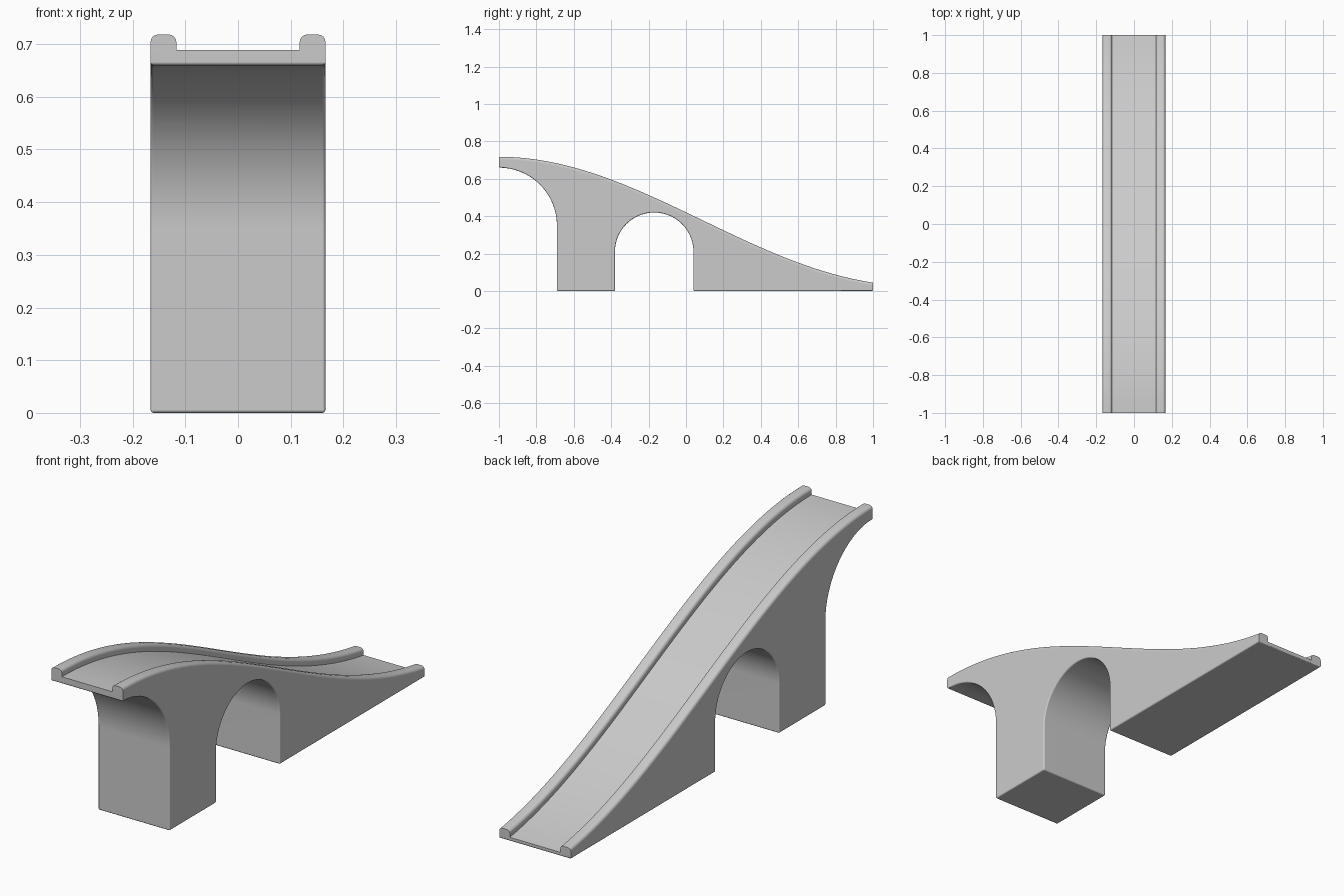
import bpy, bmesh
from math import sin, cos, pi, radians
from mathutils import Vector
from mathutils.geometry import interpolate_bezier

if "Cube" in bpy.data.objects:
    bpy.data.objects.remove(bpy.data.objects["Cube"])

W, WI, DEPTH = 0.166, 0.117, 0.029   # half width, inner rail edge, channel depth

# S-shaped top curve of the rails (y, z)
ctrl = [Vector(p) for p in ((-1, .718, 0), (-.3, .718, 0), (.3, .15, 0), (1, .045, 0))]
top = [(p.x, p.y) for p in interpolate_bezier(*ctrl, 41)]


def arc(cy, cz, ry, rz, a0, a1, n):
    return [(cy + ry * cos(a0 + (a1 - a0) * i / n), cz + rz * sin(a0 + (a1 - a0) * i / n))
            for i in range(n + 1)]


# underside outline: half arch, pier, full arch, ramp foot
under = arc(-1, .35, .31, .31, pi / 2, 0, 16)
under += [(-.69, 0), (-.38, 0)]
under += arc(-.17, .21, .21, .21, pi, 0, 28)
under += [(.04, 0), (1, 0)]

bm = bmesh.new()


def row(x, pts, dz=0):
    return [bm.verts.new((x, y, z + dz)) for y, z in pts]


def strip(a, b):
    for i in range(len(a) - 1):
        bm.faces.new((a[i], a[i + 1], b[i + 1], b[i]))


# rows across the slide: rail, channel, rail, then the underside
section = [row(-W, top), row(-WI, top), row(-WI, top, -DEPTH),
           row(WI, top, -DEPTH), row(WI, top), row(W, top)]
low_l, low_r = row(-W, under), row(W, under)
for a, b in zip(section, section[1:]):
    strip(a, b)
strip(low_r, low_l)

# side walls and end caps
bm.faces.new(section[0] + low_l[::-1])
bm.faces.new(section[5] + low_r[::-1])
for k in (0, -1):
    bm.faces.new([s[k] for s in section] + [low_r[k], low_l[k]])
bmesh.ops.recalc_face_normals(bm, faces=bm.faces[:])

# rounded rail tops and softened lower edges
rails = [s for n in (0, 1, 4, 5) for s in [set(section[n])]]
lower = set(low_l + low_r)
rail_edges = [e for e in bm.edges if any(set(e.verts) <= r for r in rails)]
low_edges = [e for e in bm.edges if set(e.verts) <= lower
             and abs(e.calc_face_angle_signed()) > radians(30)]
bmesh.ops.bevel(bm, geom=rail_edges, offset=.014, offset_type='OFFSET', segments=4,
                profile=.5, affect='EDGES', clamp_overlap=True)
low_edges = [e for e in low_edges if e.is_valid]
bmesh.ops.bevel(bm, geom=low_edges, offset=.006, offset_type='OFFSET', segments=3,
                profile=.5, affect='EDGES', clamp_overlap=True)

mesh = bpy.data.meshes.new("arched_slide")
bm.to_mesh(mesh)
bm.free()
slide = bpy.data.objects.new("arched_slide", mesh)
bpy.context.collection.objects.link(slide)
bpy.context.view_layer.objects.active = slide
slide.select_set(True)
bpy.ops.object.shade_smooth_by_angle(angle=radians(35))
wn = slide.modifiers.new("flat_walls", 'WEIGHTED_NORMAL')
wn.keep_sharp = True
